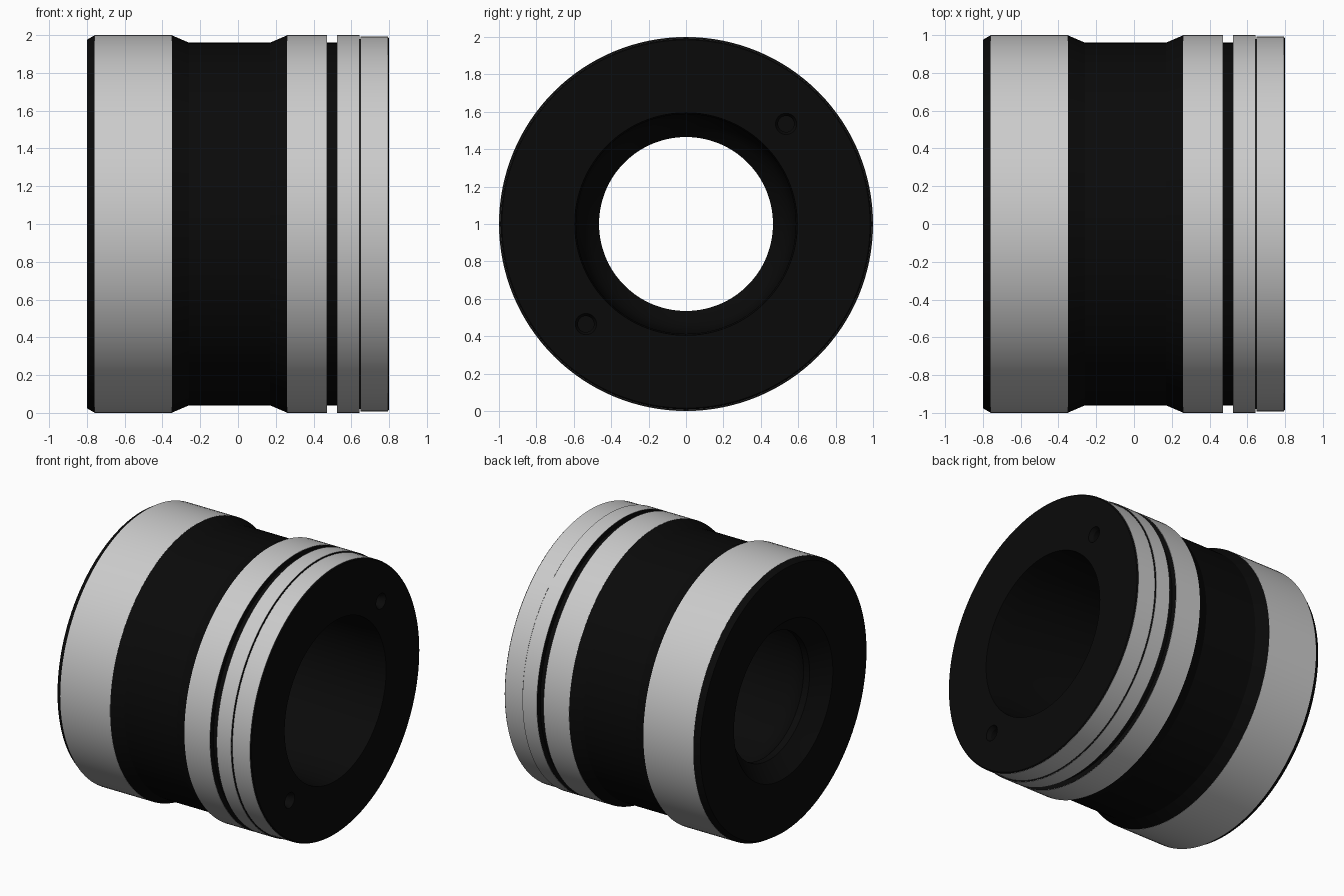
import bpy, bmesh
from math import cos, sin, pi

if "Cube" in bpy.data.objects:
    bpy.data.objects.remove(bpy.data.objects["Cube"])

SEG = 128
SKIN = 0.0012     # thickness of the bright bands
CZ = 1.0          # height of the turning axis

black = bpy.data.materials.new("black")
black.diffuse_color = (0.003, 0.003, 0.003, 1)
black.use_nodes = True
black.node_tree.nodes["Principled BSDF"].inputs["Base Color"].default_value = black.diffuse_color


def lathe(name, profile, mat=None, seg=SEG, centre=(0, CZ)):
    """Turn a closed (x, radius) profile about an axis parallel to x."""
    bm = bmesh.new()
    rings = []
    for i in range(seg):
        a = 2 * pi * i / seg
        rings.append([bm.verts.new((x, centre[0] + r * cos(a), centre[1] + r * sin(a)))
                      for x, r in profile])
    n = len(profile)
    for i in range(seg):
        a, b = rings[i], rings[(i + 1) % seg]
        for j in range(n):
            k = (j + 1) % n
            bm.faces.new((a[j], a[k], b[k], b[j]))
    bmesh.ops.recalc_face_normals(bm, faces=bm.faces)
    me = bpy.data.meshes.new(name)
    bm.to_mesh(me)
    bm.free()
    ob = bpy.data.objects.new(name, me)
    bpy.context.collection.objects.link(ob)
    if mat:
        me.materials.append(mat)
    return ob


def smooth(ob):
    bpy.ops.object.select_all(action='DESELECT')
    ob.select_set(True)
    bpy.context.view_layer.objects.active = ob
    bpy.ops.object.shade_smooth_by_angle(angle=0.3)


# Black body: outer lands, waist, ring groove, wide bore with a lip at the left
R = 1 - SKIN
E = 0.992 - SKIN
body = lathe("body", [
    (-0.80, 0.975), (-0.76, R), (-0.35, R), (-0.26, 0.96), (0.17, 0.96), (0.26, R),
    (0.47, R), (0.47, 0.96), (0.525, 0.96), (0.525, R),
    (0.643, R), (0.643, 0.98), (0.649, 0.98), (0.649, E),
    (0.793, E), (0.80, 0.984),
    (0.80, 0.595), (0.66, 0.587), (-0.45, 0.575), (-0.52, 0.555),
    (-0.58, 0.52), (-0.64, 0.465),
    (-0.69, 0.465), (-0.73, 0.51), (-0.80, 0.58)], black)

# Two blind pin holes on the right face
for s in (1, -1):
    bpy.ops.mesh.primitive_cylinder_add(
        vertices=32, radius=0.057, depth=0.16,
        location=(0.80, s * 0.535, CZ + s * 0.535), rotation=(0, pi / 2, 0))
    cutter = bpy.context.object
    cutter.name = "pin_hole_cutter"
    cutter.hide_render = True
    cutter.data.materials.append(black)
    mod = body.modifiers.new("pin_hole", 'BOOLEAN')
    mod.operation = 'DIFFERENCE'
    mod.solver = 'EXACT'
    mod.object = cutter
    bpy.ops.object.select_all(action='DESELECT')
    body.select_set(True)
    bpy.context.view_layer.objects.active = body
    bpy.ops.object.modifier_apply(modifier=mod.name)
    bpy.data.objects.remove(cutter)
    # small inner sleeve making the double rim
    smooth(lathe("pin_sleeve", [(0.797, 0.057), (0.77, 0.043), (0.72, 0.043), (0.72, 0.057)],
                 black, 32, (s * 0.535, CZ + s * 0.535)))
smooth(body)

# Bright machined bands
for name, x0, x1, r in (("left_band", -0.76, -0.35, 1.0),
                        ("inner_right_band", 0.26, 0.47, 1.0),
                        ("middle_right_band", 0.525, 0.643, 1.0),
                        ("end_right_band", 0.649, 0.793, 0.992)):
    smooth(lathe(name, [(x0, r - SKIN * 2), (x0, r), (x1, r), (x1, r - SKIN * 2)]))
